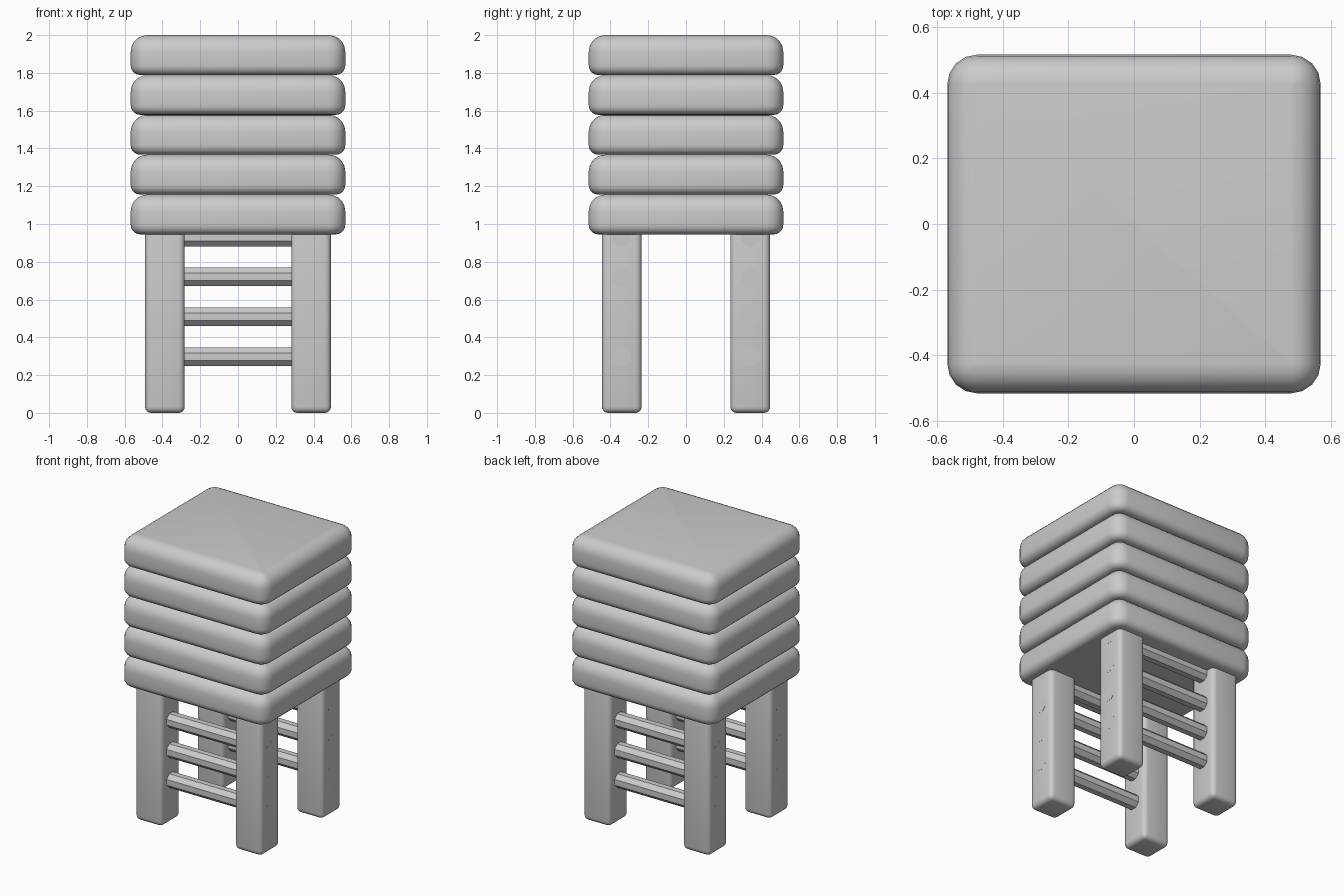
import bpy, bmesh, math

cube = bpy.data.objects.get("Cube")
if cube:
    bpy.data.objects.remove(cube, do_unlink=True)

grey = bpy.data.materials.new("plain_grey")
grey.use_nodes = True
colour = (0.6, 0.6, 0.6, 1)
grey.diffuse_color = colour
grey.node_tree.nodes["Principled BSDF"].inputs["Base Color"].default_value = colour


def finish(bm, name, location):
    bmesh.ops.recalc_face_normals(bm, faces=bm.faces)
    mesh = bpy.data.meshes.new(name)
    bm.to_mesh(mesh)
    bm.free()
    mesh.materials.append(grey)
    obj = bpy.data.objects.new(name, mesh)
    obj.location = location
    bpy.context.collection.objects.link(obj)
    bpy.ops.object.select_all(action="DESELECT")
    obj.select_set(True)
    bpy.context.view_layer.objects.active = obj
    bpy.ops.object.shade_smooth_by_angle(angle=math.radians(40))
    return obj


def rounded_ring(bm, half_x, half_y, radius, z, steps=4):
    """Rounded rectangle outline, counter-clockwise."""
    ring = []
    for i, (sx, sy) in enumerate([(1, 1), (-1, 1), (-1, -1), (1, -1)]):
        for k in range(steps + 1):
            a = (i + k / steps) * math.pi / 2
            ring.append(bm.verts.new((sx * (half_x - radius) + radius * math.cos(a),
                                      sy * (half_y - radius) + radius * math.sin(a), z)))
    return ring


def cushion(name, z, height, half_x=0.568, half_y=0.515):
    """Pad with a broad round top edge and a tighter bottom edge."""
    bm = bmesh.new()
    corner, top, low, steps = 0.09, 0.088, 0.05, 5
    profile = []
    for k in range(steps + 1):
        a = k / steps * math.pi / 2
        profile.append((low * (1 - math.sin(a)), low * (1 - math.cos(a))))
    for k in range(steps + 1):
        a = k / steps * math.pi / 2
        profile.append((top * (1 - math.cos(a)), height - top * (1 - math.sin(a))))
    rings = [rounded_ring(bm, half_x - d, half_y - d, corner - d, h) for d, h in profile]
    for a, b in zip(rings, rings[1:]):
        for i in range(len(a)):
            j = (i + 1) % len(a)
            bm.faces.new((a[i], a[j], b[j], b[i]))
    bm.faces.new(rings[0][::-1])
    bm.faces.new(rings[-1])
    return finish(bm, name, (0, 0, z))


def leg(name, x, y, width=0.21, height=1.0):
    bm = bmesh.new()
    bmesh.ops.create_cube(bm, size=1)
    bmesh.ops.scale(bm, vec=(width, width, height), verts=bm.verts)
    bmesh.ops.bevel(bm, geom=bm.edges[:], offset=0.032, segments=4,
                    profile=0.5, affect="EDGES")
    return finish(bm, name, (x, y, height / 2))


def rung(name, y, z, length=0.985, radius=0.053):
    bm = bmesh.new()
    bmesh.ops.create_cone(bm, cap_ends=True, segments=8, radius1=radius,
                          radius2=radius, depth=length)
    for v in bm.verts:
        across, along = v.co.x, v.co.z
        v.co = (along, across, v.co.y)
    # Turn the octagon so that flats face up, down and outwards
    turn = math.pi / 8
    for v in bm.verts:
        py, pz = v.co.y, v.co.z
        v.co.y = py * math.cos(turn) - pz * math.sin(turn)
        v.co.z = py * math.sin(turn) + pz * math.cos(turn)
    return finish(bm, name, (0, y, z))


# Stack of pads
pitch = 0.211
for i in range(5):
    cushion(f"cushion_{i + 1}", 0.945 + pitch * i, pitch)

# Legs and ladder rungs, front and back
for side, y in (("front", -0.34), ("back", 0.34)):
    leg(f"{side}_left_leg", 0.387, y)
    leg(f"{side}_right_leg", -0.387, y)
    for i in range(4):
        rung(f"{side}_rung_{i + 1}", y, 0.298 + pitch * i)
